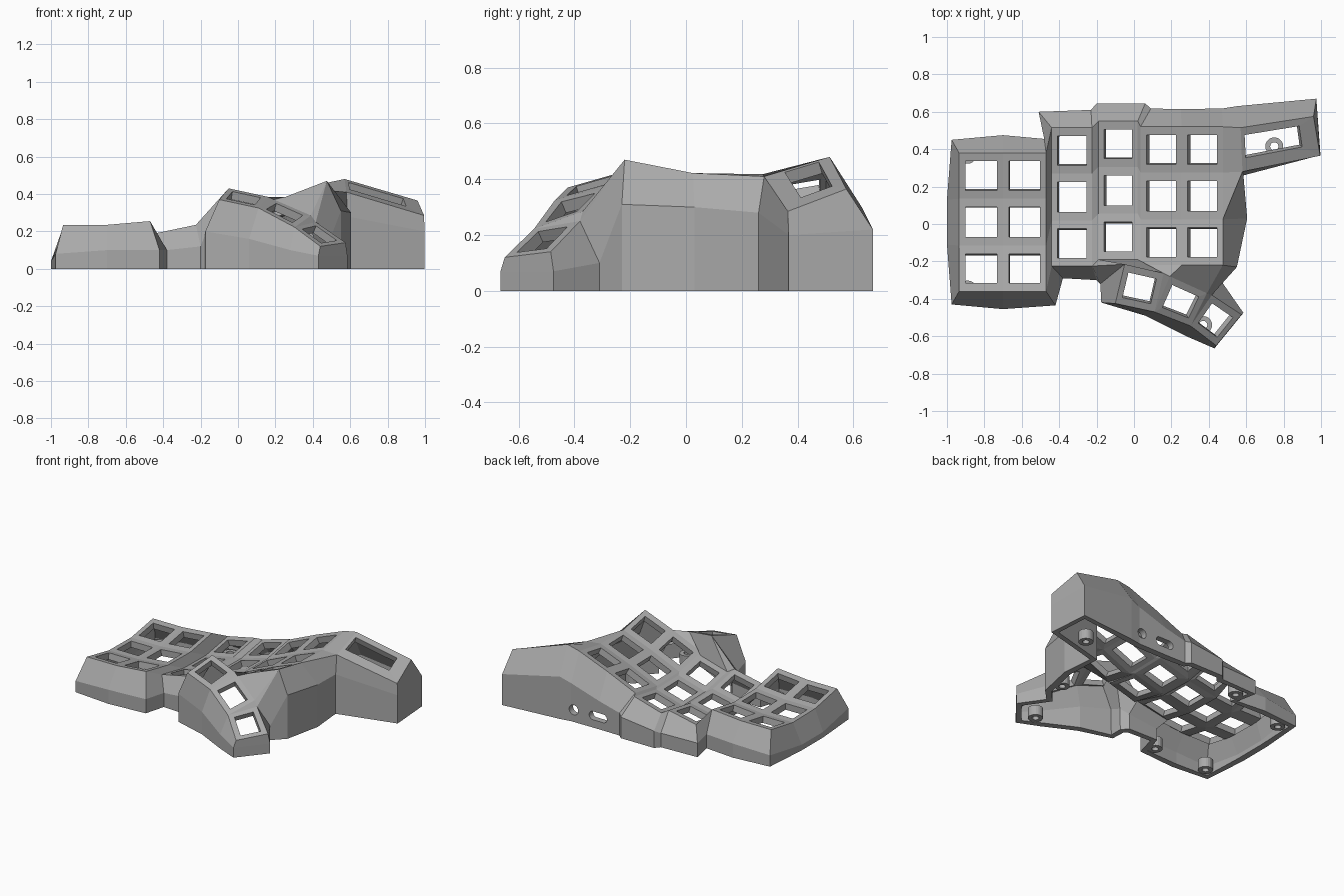
import bpy, bmesh, math
from mathutils import Vector

if "Cube" in bpy.data.objects:
    bpy.data.objects.remove(bpy.data.objects["Cube"])

grey = bpy.data.materials.new("plain grey")
grey.use_nodes = True
TONE = (0.4, 0.4, 0.4, 1)
grey.diffuse_color = TONE
grey.node_tree.nodes["Principled BSDF"].inputs["Base Color"].default_value = TONE

bm = bmesh.new()


def vert(p):
    return bm.verts.new(p)


def face(*vs):
    unique = list(dict.fromkeys(vs))
    if len(unique) > 2:
        bm.faces.new(unique)


def frame(fl, fr, br, bl, u=(0.14, 0.86), v=(0.18, 0.82)):
    """Four faces around a rectangular opening."""
    def at(s, t):
        return vert(fl.co.lerp(fr.co, s).lerp(bl.co.lerp(br.co, s), t))
    outer = [fl, fr, br, bl]
    inner = [at(u[0], v[0]), at(u[1], v[0]), at(u[1], v[1]), at(u[0], v[1])]
    for i in range(4):
        j = (i + 1) % 4
        face(outer[i], outer[j], inner[j], inner[i])


# Key columns: left x, right x, centre y, left height, right height
columns = {
    "A": (-0.935, -0.70, 0.01, 0.235, 0.235),
    "B": (-0.70, -0.47, 0.01, 0.235, 0.255),
    "C": (-0.44, -0.225, 0.145, 0.19, 0.235),
    "D": (-0.19, 0.02, 0.18, 0.22, 0.28),
    "E": (0.035, 0.255, 0.15, 0.29, 0.385),
    "F": (0.255, 0.475, 0.15, 0.385, 0.47),
}
ROWS = [(-0.37, 0), (-0.125, -0.048), (0.125, -0.052), (0.37, -0.01)]
P = {}
previous = None
for name, (x0, x1, yc, z0, z1) in columns.items():
    for r, (dy, dz) in enumerate(ROWS):
        shared = previous and columns[previous][1] == x0
        P[name, r, 0] = P[previous, r, 1] if shared else vert((x0, yc + dy, z0 + dz))
        P[name, r, 1] = vert((x1, yc + dy, z1 + dz))
    for r in range(3):
        frame(P[name, r, 0], P[name, r, 1], P[name, r + 1, 1], P[name, r + 1, 0])
        if previous and not shared:
            face(P[previous, r, 1], P[name, r, 0], P[name, r + 1, 0], P[previous, r + 1, 1])
    previous = name

# Thumb cluster: front edge and back edge corners
front = [vert(p) for p in ((-0.10, -0.425, 0.37), (0.11, -0.47, 0.325),
                           (0.303, -0.545, 0.222), (0.44, -0.65, 0.12))]
back = [vert(p) for p in ((-0.05, -0.215, 0.43), (0.158, -0.263, 0.385), (0.192, -0.28, 0.37),
                          (0.39, -0.37, 0.285), (0.416, -0.38, 0.25), (0.575, -0.485, 0.14))]
for i in range(3):
    frame(front[i], front[i + 1], back[2 * i + 1], back[2 * i])
for i in (1, 2):
    face(front[i], back[2 * i], back[2 * i - 1])

# Webbing from the thumb cluster to the key columns
d0, d1, e0, e1, f1 = (P[k] for k in (("D", 0, 0), ("D", 0, 1), ("E", 0, 0), ("E", 0, 1), ("F", 0, 1)))
face(P["C", 0, 1], back[0], d0)
face(d0, back[0], back[1], d1)
face(d1, back[1], e0)
face(e0, back[1], back[2], e1)
face(e1, back[2], back[3], f1)
face(f1, back[3], back[4])

# Rear corner panel with the long slot
panel = [vert(p) for p in ((0.58, 0.28, 0.41), (0.995, 0.365, 0.285),
                           (0.96, 0.575, 0.365), (0.57, 0.515, 0.48))]
frame(*panel, u=(0.05, 0.79), v=(0.3, 0.82))
face(P["F", 2, 1], panel[0], panel[3], P["F", 3, 1])
face(P["F", 1, 1], panel[0], P["F", 2, 1])

# Skirt: rim corner, then outline x, outline y and height of the bend
skirt = [
    (P["A", 0, 0], -0.975, -0.43, 0.08), (P["B", 0, 0], -0.70, -0.455, 0.1),
    (P["B", 0, 1], -0.42, -0.435, 0.1), (P["C", 0, 0], -0.38, -0.29, 0.1),
    (P["C", 0, 1], -0.2, -0.3, 0.12), (back[0], -0.18, -0.32, 0.17),
    (front[0], -0.175, -0.42, 0.2), (front[1], 0.06, -0.49, 0.16),
    (front[2], 0.28, -0.6, 0.1), (front[3], 0.43, -0.665, 0.07),
    (back[5], 0.585, -0.475, 0.07), (back[4], 0.47, -0.31, 0.1),
    (f1, 0.55, -0.23, 0.31), (P["F", 1, 1], 0.605, 0.03, 0.3),
    (panel[0], 0.585, 0.26, 0.28), (panel[1], 0.997, 0.368, 0.2),
    (panel[2], 0.975, 0.67, 0.22), (panel[3], 0.55, 0.63, 0.3),
    (P["F", 3, 1], 0.47, 0.617, 0.27), (P["E", 3, 1], 0.25, 0.615, 0.2),
    (P["E", 3, 0], 0.09, 0.617, 0.16), (P["D", 3, 1], 0.06, 0.645, 0.15),
    (P["D", 3, 0], -0.2, 0.645, 0.12), (P["C", 3, 1], -0.23, 0.61, 0.1),
    (P["C", 3, 0], -0.51, 0.6, 0.1), (P["B", 3, 1], -0.48, 0.455, 0.1),
    (P["B", 3, 0], -0.70, 0.475, 0.1), (P["A", 3, 0], -0.975, 0.45, 0.08),
    (P["A", 2, 0], -1, 0.13, 0.04), (P["A", 1, 0], -1, -0.11, 0.04),
]
rings = [(top, vert((x, y, z)), vert((x, y, 0))) for top, x, y, z in skirt]
for i, a in enumerate(rings):
    b = rings[(i + 1) % len(rings)]
    for k in (0, 1):
        face(a[k], a[k + 1], b[k + 1], b[k])

bmesh.ops.recalc_face_normals(bm, faces=bm.faces)
if sum(f.normal.z * f.calc_area() for f in bm.faces) < 0:
    bmesh.ops.reverse_faces(bm, faces=bm.faces)


def make_object(name, mesh_bm):
    mesh = bpy.data.meshes.new(name)
    mesh_bm.to_mesh(mesh)
    mesh_bm.free()
    mesh.materials.append(grey)
    obj = bpy.data.objects.new(name, mesh)
    bpy.context.collection.objects.link(obj)
    return obj


shell = make_object("keyboard_case_shell", bm)
thick = shell.modifiers.new("wall thickness", "SOLIDIFY")
thick.thickness = 0.045
thick.offset = -1


# Rear port openings: a round jack and a rounded slot
def port_cutter(name, x, half, radius):
    cut = bmesh.new()
    ends = []
    for y in (0.5, 0.75):
        ring = []
        for i in range(24):
            a = math.tau * (i + 0.5) / 24
            side = half if math.cos(a) > 0 else -half
            ring.append(cut.verts.new((x + side + radius * math.cos(a), y, 0.085 + radius * math.sin(a))))
        ends.append(ring)
        cut.faces.new(ring)
    for i in range(24):
        j = (i + 1) % 24
        cut.faces.new((ends[0][i], ends[0][j], ends[1][j], ends[1][i]))
    bmesh.ops.recalc_face_normals(cut, faces=cut.faces)
    obj = make_object(name, cut)
    obj.hide_render = True
    obj.hide_viewport = True
    obj.display_type = "WIRE"
    mod = shell.modifiers.new(name, "BOOLEAN")
    mod.operation = "DIFFERENCE"
    mod.solver = "EXACT"
    mod.object = obj


port_cutter("jack_cutter", 0.45, 0, 0.035)
port_cutter("slot_cutter", 0.26, 0.04, 0.03)


# Screw bosses inside the base
def boss(name, x, y):
    b = bmesh.new()
    loops = []
    for r, z in ((0.022, 0), (0.048, 0), (0.048, 0.07), (0.022, 0.07)):
        loops.append([b.verts.new((x + r * math.cos(math.tau * i / 20),
                                   y + r * math.sin(math.tau * i / 20), z)) for i in range(20)])
    for k in range(4):
        p, q = loops[k], loops[(k + 1) % 4]
        for i in range(20):
            j = (i + 1) % 20
            b.faces.new((p[i], p[j], q[j], q[i]))
    bmesh.ops.recalc_face_normals(b, faces=b.faces)
    make_object(name, b)


spots = [(0.75, 0.415), (0.37, -0.54), (0.5, -0.12), (-0.42, 0.51), (-0.89, 0.37), (-0.89, -0.35), (-0.47, -0.35)]
for n, (x, y) in enumerate(spots):
    boss(f"screw_boss_{n + 1}", x, y)
